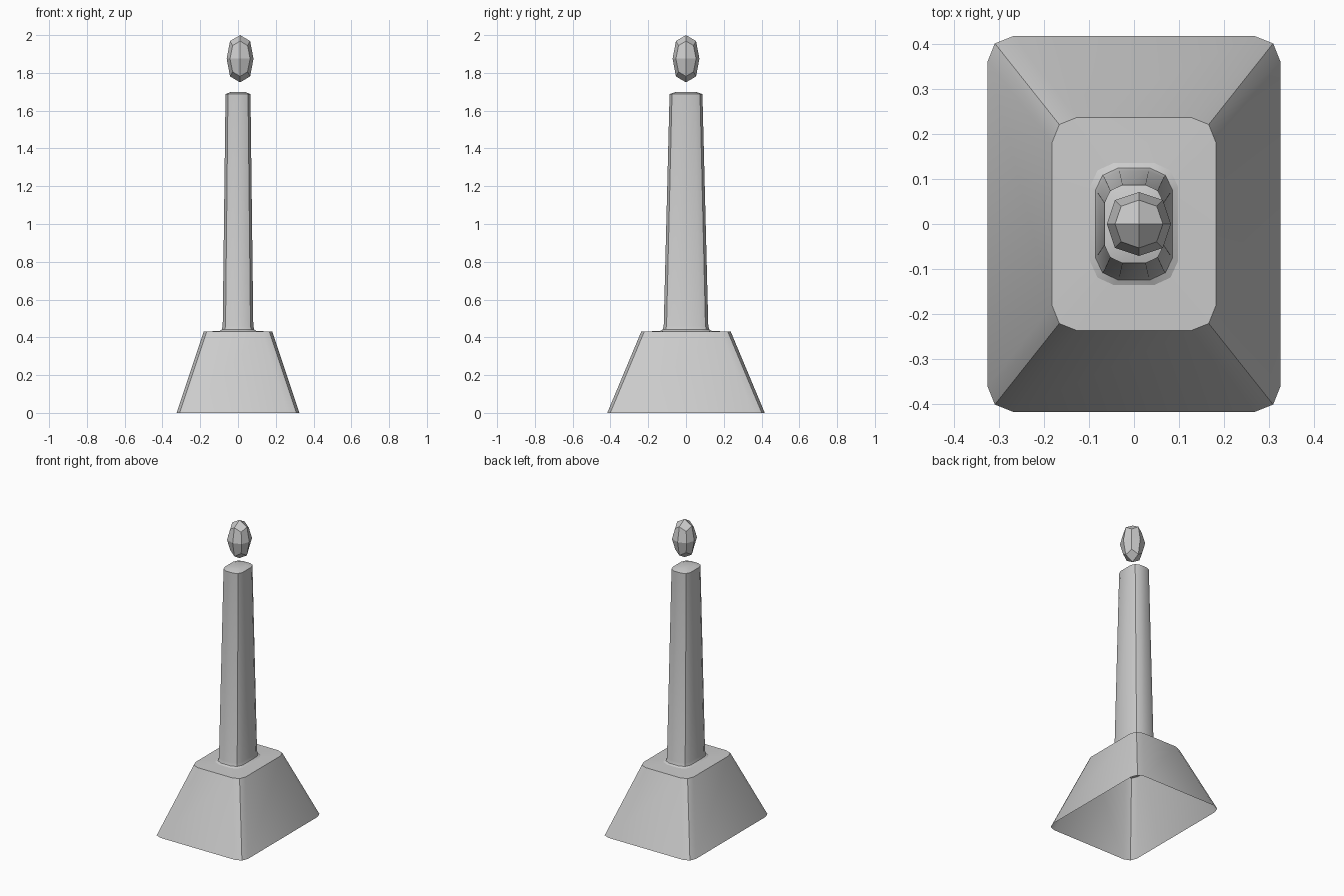
import bpy, bmesh, math

if "Cube" in bpy.data.objects:
    bpy.data.objects.remove(bpy.data.objects["Cube"])


def ring(a, b, cut, mid, z):
    """12-point rounded rectangle: half sizes a, b; corner cut and its rounding."""
    q = [(a, b - cut), (a - mid, b - mid), (a - cut, b)]
    pts = q + [(-x, y) for x, y in reversed(q)]
    pts += [(-x, -y) for x, y in pts]
    return [(x, y, z) for x, y in pts]


def loft(name, rings, cap=False):
    bm = bmesh.new()
    loops = [[bm.verts.new(p) for p in r] for r in rings]
    for lo, hi in zip(loops, loops[1:]):
        for i in range(len(lo)):
            j = (i + 1) % len(lo)
            bm.faces.new((lo[i], lo[j], hi[j], hi[i]))
    if cap:
        bm.faces.new(loops[-1])
    me = bpy.data.meshes.new(name)
    bm.to_mesh(me)
    bm.free()
    ob = bpy.data.objects.new(name, me)
    bpy.context.collection.objects.link(ob)
    bpy.ops.object.select_all(action='DESELECT')
    ob.select_set(True)
    bpy.context.view_layer.objects.active = ob
    bpy.ops.object.shade_smooth_by_angle(angle=math.radians(30))
    return ob


foot = ring(0.098, 0.136, 0.054, 0.017, 0.434)

# Hollow tapered base, open underneath
loft("base", [ring(0.325, 0.417, 0.056, 0.016, 0.0),
              ring(0.182, 0.237, 0.056, 0.016, 0.43),
              foot])

# Tapered stem with a flared foot and slightly domed top
loft("stem", [foot,
              ring(0.086, 0.124, 0.05, 0.016, 0.441),
              ring(0.081, 0.118, 0.048, 0.015, 0.46),
              ring(0.066, 0.087, 0.04, 0.013, 1.688),
              ring(0.036, 0.050, 0.024, 0.008, 1.70)], cap=True)

# Floating low-poly flame: a cube rounded by one subdivision
bpy.ops.mesh.primitive_cube_add(size=2, location=(0.011, 0, 1.875))
flame = bpy.context.object
flame.name = "flame"
flame.scale = (0.071, 0.071, 0.125)
sub = flame.modifiers.new("round", 'SUBSURF')
sub.levels = sub.render_levels = 1
sub.use_limit_surface = False
